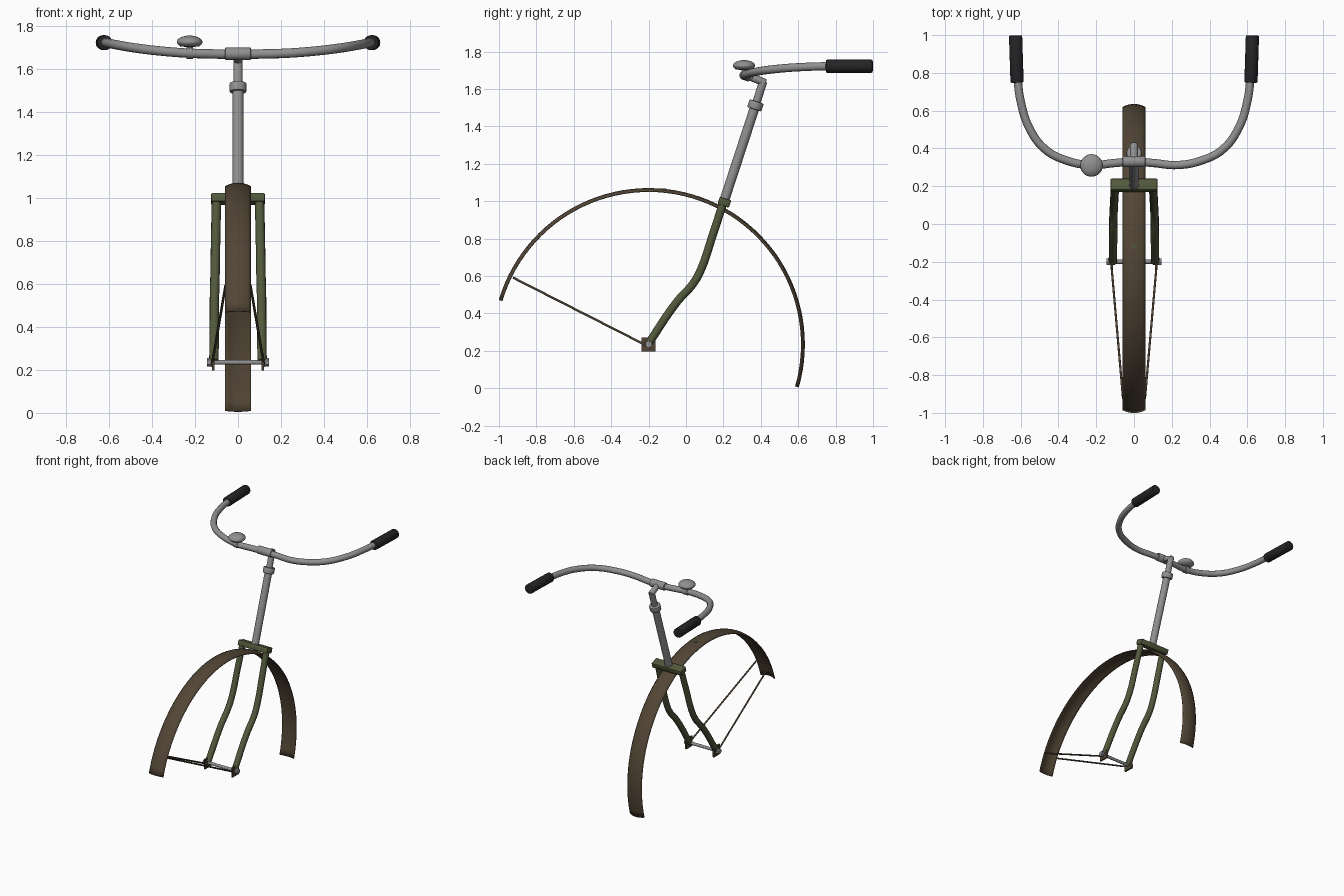
import bpy, bmesh, math
from mathutils import Vector, Matrix

cube = bpy.data.objects.get("Cube")
if cube:
    bpy.data.objects.remove(cube, do_unlink=True)


def material(name, rgb):
    m = bpy.data.materials.new(name)
    m.use_nodes = True
    m.diffuse_color = (*rgb, 1)
    m.node_tree.nodes["Principled BSDF"].inputs["Base Color"].default_value = (*rgb, 1)
    return m


BROWN = material("brown paint", (0.085, 0.060, 0.036))
GREEN = material("olive paint", (0.085, 0.100, 0.045))
STEEL = material("grey steel", (0.28, 0.28, 0.28))
RUBBER = material("black rubber", (0.018, 0.018, 0.020))


def select(ob):
    bpy.ops.object.select_all(action="DESELECT")
    ob.select_set(True)
    bpy.context.view_layer.objects.active = ob


def finish(name, bm, mat, angle=40):
    bmesh.ops.recalc_face_normals(bm, faces=bm.faces)
    me = bpy.data.meshes.new(name)
    bm.to_mesh(me)
    bm.free()
    me.materials.append(mat)
    ob = bpy.data.objects.new(name, me)
    bpy.context.collection.objects.link(ob)
    select(ob)
    bpy.ops.object.shade_smooth_by_angle(angle=math.radians(angle))
    return ob


def rod(name, a, b, radius, mat, sides=20, bevel=0):
    """Cylinder from point a to point b."""
    a, b = Vector(a), Vector(b)
    bm = bmesh.new()
    turn = (b - a).to_track_quat("Z", "Y").to_matrix().to_4x4()
    bmesh.ops.create_cone(bm, cap_ends=True, segments=sides, radius1=radius, radius2=radius,
                          depth=(b - a).length, matrix=Matrix.Translation((a + b) / 2) @ turn)
    if bevel:
        rims = [e for e in bm.edges if any(len(f.verts) > 4 for f in e.link_faces)]
        bmesh.ops.bevel(bm, geom=rims, offset=bevel, segments=2, affect="EDGES", profile=0.5)
    return finish(name, bm, mat)


def box(name, centre, size, mat, tilt=0, bevel=0):
    bm = bmesh.new()
    m = Matrix.Translation(centre) @ Matrix.Rotation(tilt, 4, "X") @ Matrix.Diagonal((*size, 1))
    bmesh.ops.create_cube(bm, size=1, matrix=m)
    if bevel:
        bmesh.ops.bevel(bm, geom=bm.edges[:], offset=bevel, segments=2, affect="EDGES", profile=0.5)
    return finish(name, bm, mat)


def tube(name, points, radius, mat):
    """Smooth round tube through the points."""
    cu = bpy.data.curves.new(name, "CURVE")
    cu.dimensions = "3D"
    cu.bevel_depth, cu.bevel_resolution, cu.use_fill_caps = radius, 4, True
    sp = cu.splines.new("BEZIER")
    sp.resolution_u = 8
    sp.bezier_points.add(len(points) - 1)
    for bp, p in zip(sp.bezier_points, points):
        bp.co = p
        bp.handle_left_type = bp.handle_right_type = "AUTO"
    cu.materials.append(mat)
    ob = bpy.data.objects.new(name, cu)
    bpy.context.collection.objects.link(ob)
    select(ob)
    bpy.ops.object.convert(target="MESH")
    bpy.ops.object.shade_smooth_by_angle(angle=math.radians(40))
    return ob


def lathe(name, centre, profile, mat, steps=28):
    """Spin a (radius, height) profile around a vertical axis."""
    bm = bmesh.new()
    vs = [bm.verts.new(Vector(centre) + Vector((r, 0, h))) for r, h in profile]
    es = [bm.edges.new(pair) for pair in zip(vs, vs[1:])]
    bmesh.ops.spin(bm, geom=vs + es, cent=centre, axis=(0, 0, 1), angle=math.tau, steps=steps)
    bmesh.ops.remove_doubles(bm, verts=bm.verts, dist=0.0005)
    return finish(name, bm, mat)


# Mudguard: crowned strip swept round the wheel centre
HUB_Y, HUB_Z = -0.2, 0.235
R, HALF = 0.833, 0.06
START, END, STEPS, ACROSS = math.radians(-16), math.radians(163.5), 56, 8
bm = bmesh.new()
rows = []
for i in range(STEPS + 1):
    a = START + (END - START) * i / STEPS
    row = []
    for j in range(ACROSS + 1):
        t = 2 * j / ACROSS - 1
        r = R - 0.016 * t * t
        row.append(bm.verts.new((HALF * t, HUB_Y + r * math.cos(a), HUB_Z + r * math.sin(a))))
    rows.append(row)
for p, q in zip(rows, rows[1:]):
    for j in range(ACROSS):
        bm.faces.new((p[j], p[j + 1], q[j + 1], q[j]))
guard = finish("mudguard", bm, BROWN)
solid = guard.modifiers.new("thickness", "SOLIDIFY")
solid.thickness, solid.offset = 0.005, 0

# Fork crown and steering column, along one tilted line
low, high = Vector((0, 0.2, 0.99)), Vector((0, 0.413, 1.64))
lean = (high - low).normalized()
tilt = -math.atan2(lean.y, lean.z)
box("fork_crown", (0, 0.205, 0.995), (0.25, 0.064, 0.042), GREEN, tilt, 0.007)
collar = low + lean * 0.55
rod("steering_column", low, collar, 0.026, STEEL)
rod("column_collar", collar - lean * 0.022, collar + lean * 0.022, 0.04, STEEL, bevel=0.006)
rod("stem_post", collar, high, 0.022, STEEL)

# Stem arm and handlebar clamp
rod("stem_arm", high + Vector((0, 0.012, -0.008)), (0, 0.33, 1.672), 0.021, STEEL, bevel=0.004)
rod("bar_clamp", (-0.06, 0.33, 1.67), (0.06, 0.33, 1.67), 0.029, STEEL, bevel=0.004)

# Handlebar, mirrored from one half
half = [(0.1, 0.323, 1.669), (0.23, 0.312, 1.673), (0.36, 0.337, 1.683), (0.47, 0.395, 1.696),
        (0.555, 0.51, 1.71), (0.6, 0.65, 1.719), (0.62, 0.8, 1.723)]
path = [(-x, y, z) for x, y, z in reversed(half)] + [(0, 0.33, 1.667)] + half
tube("handlebar", path, 0.022, STEEL)

# Bell with its bracket
BELL = (-0.225, 0.31, 1.7)
dome = [(0, 0)] + [(0.045, 0.005), (0.058, 0.018)]
dome += [(0.06 * math.cos(a), 0.023 + 0.032 * math.sin(a))
         for a in (k * math.pi / 16 for k in range(9))]
lathe("bell", BELL, dome, STEEL)
rod("bell_bracket", (-0.24, 0.312, 1.674), (-0.21, 0.312, 1.674), 0.027, STEEL)
rod("bell_post", (-0.225, 0.31, 1.655), (-0.225, 0.31, 1.71), 0.014, STEEL)

# Mirrored parts: grips, fork legs, end plates, nuts and stays
for s, side in ((1, "left"), (-1, "right")):
    rod(f"{side}_grip", (s * 0.619, 0.748, 1.722), (s * 0.627, 0.998, 1.722), 0.035, RUBBER, bevel=0.006)
    tube(f"{side}_fork_leg",
         [(s * 0.1, 0.2, 0.995), (s * 0.104, 0.14, 0.81), (s * 0.107, 0.08, 0.635),
          (s * 0.109, 0.042, 0.565), (s * 0.11, -0.05, 0.46), (s * 0.112, -0.2, 0.24)], 0.022, GREEN)
    box(f"{side}_end_plate", (s * 0.116, HUB_Y, HUB_Z), (0.012, 0.075, 0.075), BROWN)
    rod(f"{side}_axle_nut", (s * 0.12, HUB_Y, HUB_Z), (s * 0.145, HUB_Y, HUB_Z), 0.02, STEEL, sides=6)
    rod(f"{side}_stay", (s * 0.122, -0.19, 0.218), (s * 0.058, -0.925, 0.592), 0.006, BROWN, sides=10)

# Axle and mudguard bolt
rod("axle", (-0.14, HUB_Y, HUB_Z), (0.14, HUB_Y, HUB_Z), 0.011, STEEL)
rod("mudguard_bolt", (0, -0.12, 1.058), (0, -0.12, 1.067), 0.014, GREEN, sides=12)
